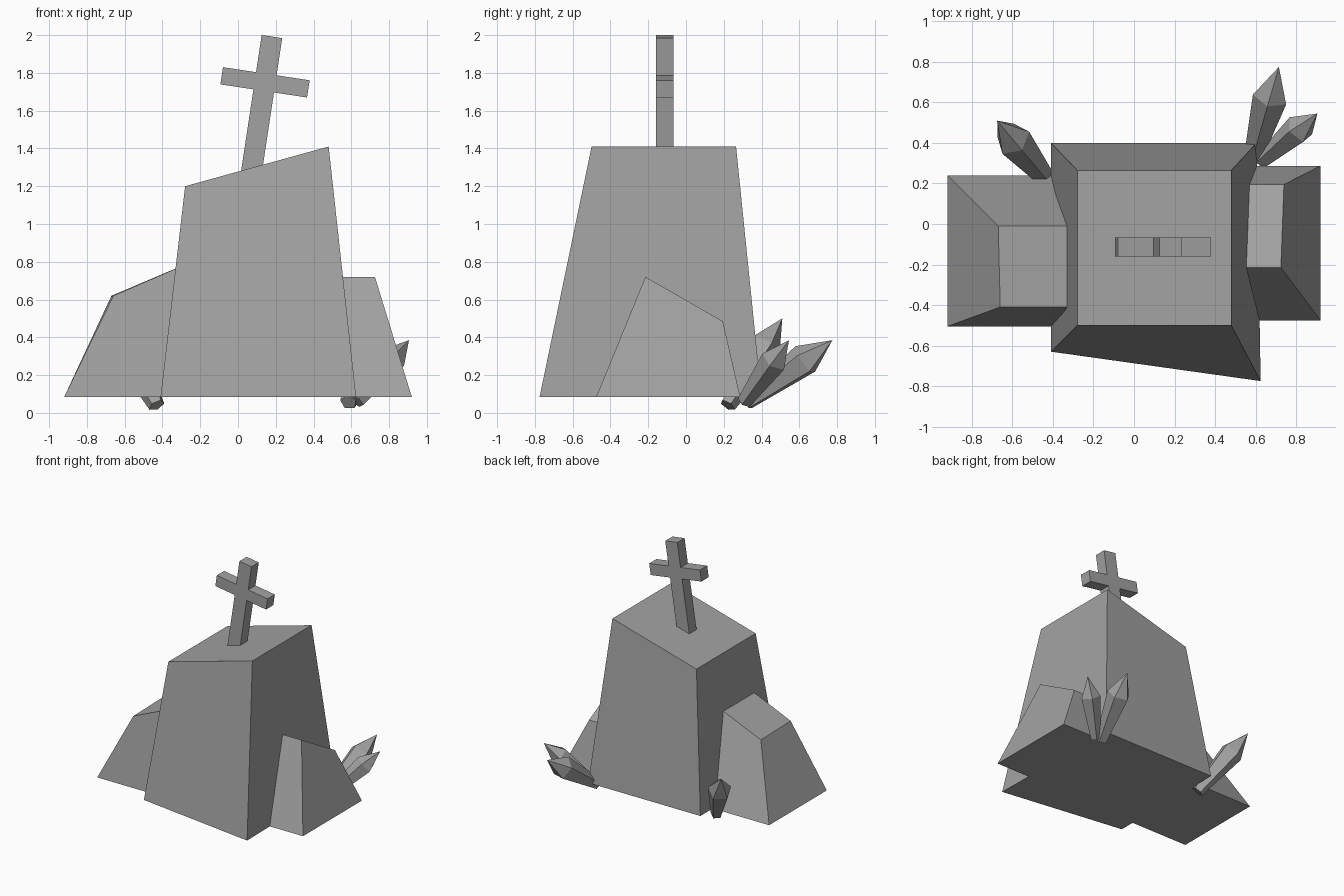
import bpy, bmesh, math
from mathutils import Vector, Matrix

if "Cube" in bpy.data.objects:
    bpy.data.objects.remove(bpy.data.objects["Cube"], do_unlink=True)

# Single stone colour
stone = bpy.data.materials.new("grey_stone")
stone.use_nodes = True
GREY = (0.36, 0.36, 0.36, 1)
stone.diffuse_color = GREY
stone.node_tree.nodes["Principled BSDF"].inputs["Base Color"].default_value = GREY

GROUND = 0.085


def finish(name, bm):
    bmesh.ops.recalc_face_normals(bm, faces=bm.faces)
    mesh = bpy.data.meshes.new(name)
    bm.to_mesh(mesh)
    bm.free()
    mesh.materials.append(stone)
    obj = bpy.data.objects.new(name, mesh)
    bpy.context.collection.objects.link(obj)
    return obj


def loft(name, rings, apex=None):
    """Skin a stack of rings, closing the top with a cap or a point."""
    bm = bmesh.new()
    loops = [[bm.verts.new(p) for p in ring] for ring in rings]
    n = len(loops[0])
    bm.faces.new(loops[0])
    for low, high in zip(loops, loops[1:]):
        for i in range(n):
            j = (i + 1) % n
            bm.faces.new((low[i], low[j], high[j], high[i]))
    if apex is None:
        bm.faces.new(loops[-1])
    else:
        tip = bm.verts.new(apex)
        for i in range(n):
            bm.faces.new((loops[-1][i], loops[-1][(i + 1) % n], tip))
    return finish(name, bm)


def rock(name, base, top):
    return loft(name, [[(x, y, GROUND) for x, y in base], top])


# Tapered rocks
rock("main_rock",
     [(-0.41, -0.63), (0.625, -0.775), (0.605, 0.40), (-0.41, 0.40)],
     [(-0.28, -0.5, 1.2), (0.48, -0.5, 1.41), (0.48, 0.265, 1.41), (-0.28, 0.265, 1.2)])
rock("right_side_rock",
     [(-0.92, -0.505), (-0.2, -0.505), (-0.2, 0.24), (-0.92, 0.24)],
     [(-0.66, -0.41, 0.62), (-0.2, -0.41, 0.82), (-0.2, -0.01, 0.82), (-0.67, -0.01, 0.62)])
rock("left_side_rock",
     [(0.4, -0.475), (0.92, -0.475), (0.92, 0.287), (0.4, 0.287)],
     [(0.4, -0.215, 0.72), (0.725, -0.215, 0.72), (0.74, 0.195, 0.485), (0.4, 0.195, 0.485)])


# Leaning cross, extruded from a plus-shaped profile
def cross():
    w, h, arm, up, down, depth = 0.055, 0.046, 0.232, 0.245, 0.52, 0.047
    half = [(w, -down), (w, -h), (arm, -h), (arm, h), (w, h), (w, up)]
    outline = half + [(-x, z) for x, z in reversed(half)]
    lean = Matrix.Translation((0.143, -0.113, 1.75)) @ Matrix.Rotation(math.radians(8.6), 4, "Y")
    loft("cross", [[lean @ Vector((x, y, z)) for x, z in outline] for y in (-depth, depth)])


cross()


# Pointed crystals, widening from a narrow foot to a shoulder
def crystal(name, foot, tip, shoulder=0.68, foot_r=0.045, wide_r=0.09, sides=5, roll=0.0):
    foot, tip = Vector(foot), Vector(tip)
    axis = tip - foot
    turn = axis.to_track_quat("Z", "Y")

    def ring(t, r):
        angles = [roll + math.tau * i / sides for i in range(sides)]
        return [foot + axis * t + turn @ Vector((r * math.cos(a), r * math.sin(a), 0))
                for a in angles]

    loft(name, [ring(0, foot_r), ring(shoulder, wide_r)], tip)


crystal("right_crystal", (-0.43, 0.22, 0.04), (-0.675, 0.51, 0.5), roll=0.3)
crystal("left_back_crystal", (0.585, 0.32, 0.055), (0.715, 0.775, 0.385), roll=0.3)
crystal("left_outer_crystal", (0.63, 0.31, 0.06), (0.905, 0.545, 0.385), wide_r=0.075, foot_r=0.04)
